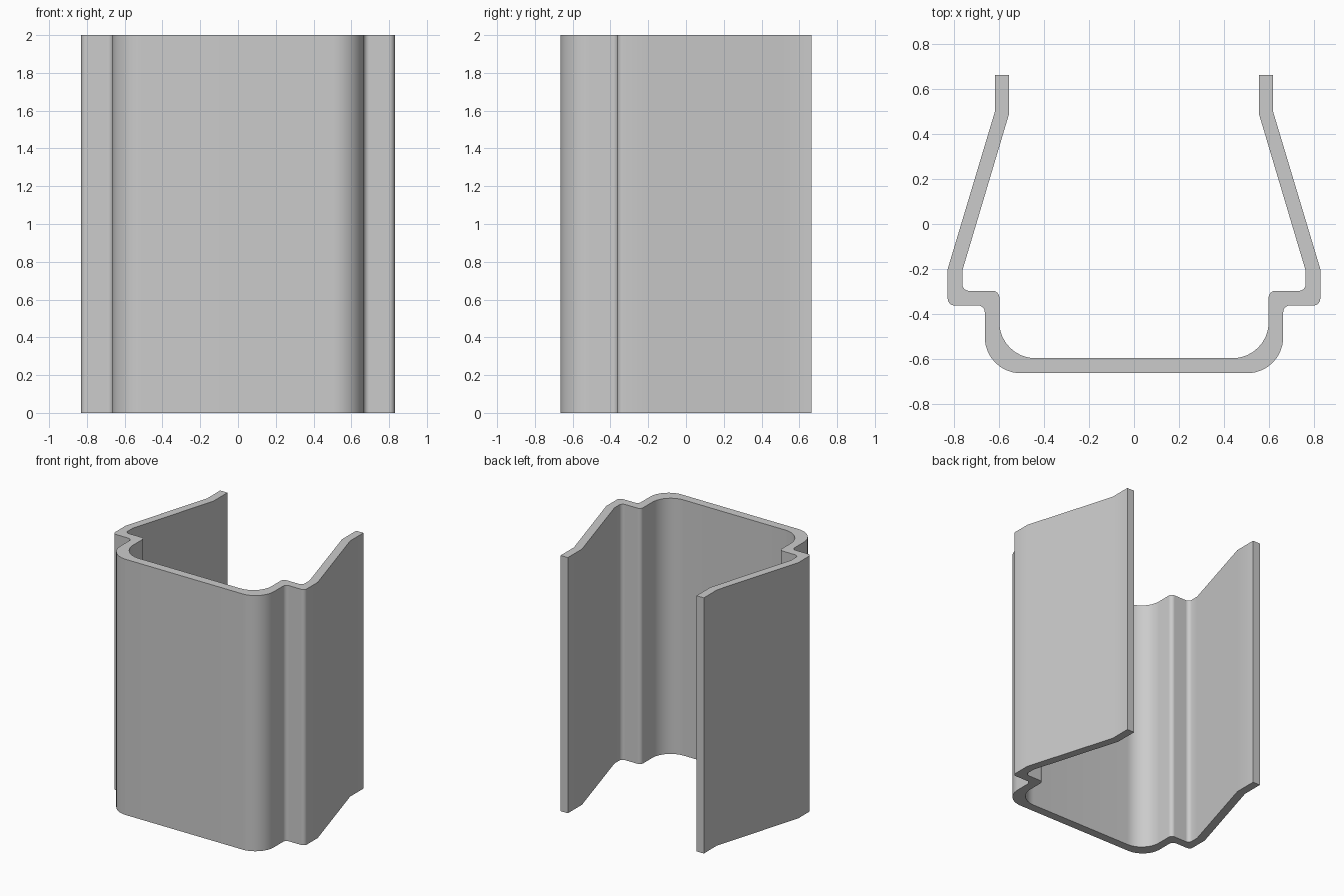
import bpy
import bmesh
from math import radians, tan
from mathutils import Vector

HEIGHT = 2.0
ARC_STEPS = 10

cube = bpy.data.objects.get("Cube")
if cube:
    bpy.data.objects.remove(cube, do_unlink=True)

# Half cross-section: x, y, corner radius, running out along the outer skin
# and back along the inner skin
CORNERS = [
    (0, -0.665, 0), (0.665, -0.665, 0.16), (0.665, -0.363, 0.03),
    (0.83, -0.363, 0.03), (0.83, -0.2, 0), (0.62, 0.5, 0), (0.62, 0.665, 0),
    (0.557, 0.665, 0), (0.557, 0.49, 0), (0.765, -0.208, 0),
    (0.765, -0.298, 0.03), (0.6, -0.298, 0.03), (0.6, -0.598, 0.16),
    (0, -0.598, 0),
]


def fillet(before, corner, after, radius):
    """Points of a round corner, or the corner itself when sharp."""
    if radius == 0:
        return [corner]
    a = (before - corner).normalized()
    b = (after - corner).normalized()
    reach = radius / tan(a.angle(b) / 2)
    start, end = corner + a * reach, corner + b * reach
    centre = corner + (a + b).normalized() * (reach ** 2 + radius ** 2) ** 0.5
    points = []
    for i in range(ARC_STEPS + 1):
        spoke = (start - centre).lerp(end - centre, i / ARC_STEPS)
        points.append(centre + spoke.normalized() * radius)
    return points


def outline():
    pts = [Vector((x, y)) for x, y, r in CORNERS]
    half = []
    for i in range(1, len(pts) - 1):
        half += fillet(pts[i - 1], pts[i], pts[i + 1], CORNERS[i][2])
    return half + [Vector((-p.x, p.y)) for p in reversed(half)]


# Flat grey material
grey = bpy.data.materials.new("plain_grey")
grey.use_nodes = True
colour = (0.6, 0.6, 0.6, 1)
grey.diffuse_color = colour
grey.node_tree.nodes["Principled BSDF"].inputs["Base Color"].default_value = colour

# Extruded channel wall
bm = bmesh.new()
rings = [[bm.verts.new((p.x, p.y, z)) for p in outline()] for z in (0, HEIGHT)]
low, high = rings
count = len(low)
for i in range(count):
    j = (i + 1) % count
    bm.faces.new((low[i], low[j], high[j], high[i]))

# End caps, bridging outer skin to inner skin
half = count // 2
span = half // 2
for ring in rings:
    for i in range(span):
        for side in (0, 1):
            loop = [i, i + 1, half - 2 - i, half - 1 - i]
            if side:
                loop = [count - 1 - k for k in loop]
            corners = list(dict.fromkeys(ring[k] for k in loop))
            if len(corners) > 2:
                bm.faces.new(corners)
    bm.faces.new((ring[0], ring[half - 1], ring[half], ring[count - 1]))
bmesh.ops.recalc_face_normals(bm, faces=bm.faces)
mesh = bpy.data.meshes.new("channel_profile")
bm.to_mesh(mesh)
bm.free()
mesh.materials.append(grey)
channel = bpy.data.objects.new("channel_profile", mesh)
bpy.context.collection.objects.link(channel)

# Smooth rounds with crisp rims
bpy.ops.object.select_all(action="DESELECT")
channel.select_set(True)
bpy.context.view_layer.objects.active = channel
bpy.ops.object.shade_smooth_by_angle(angle=radians(30))
